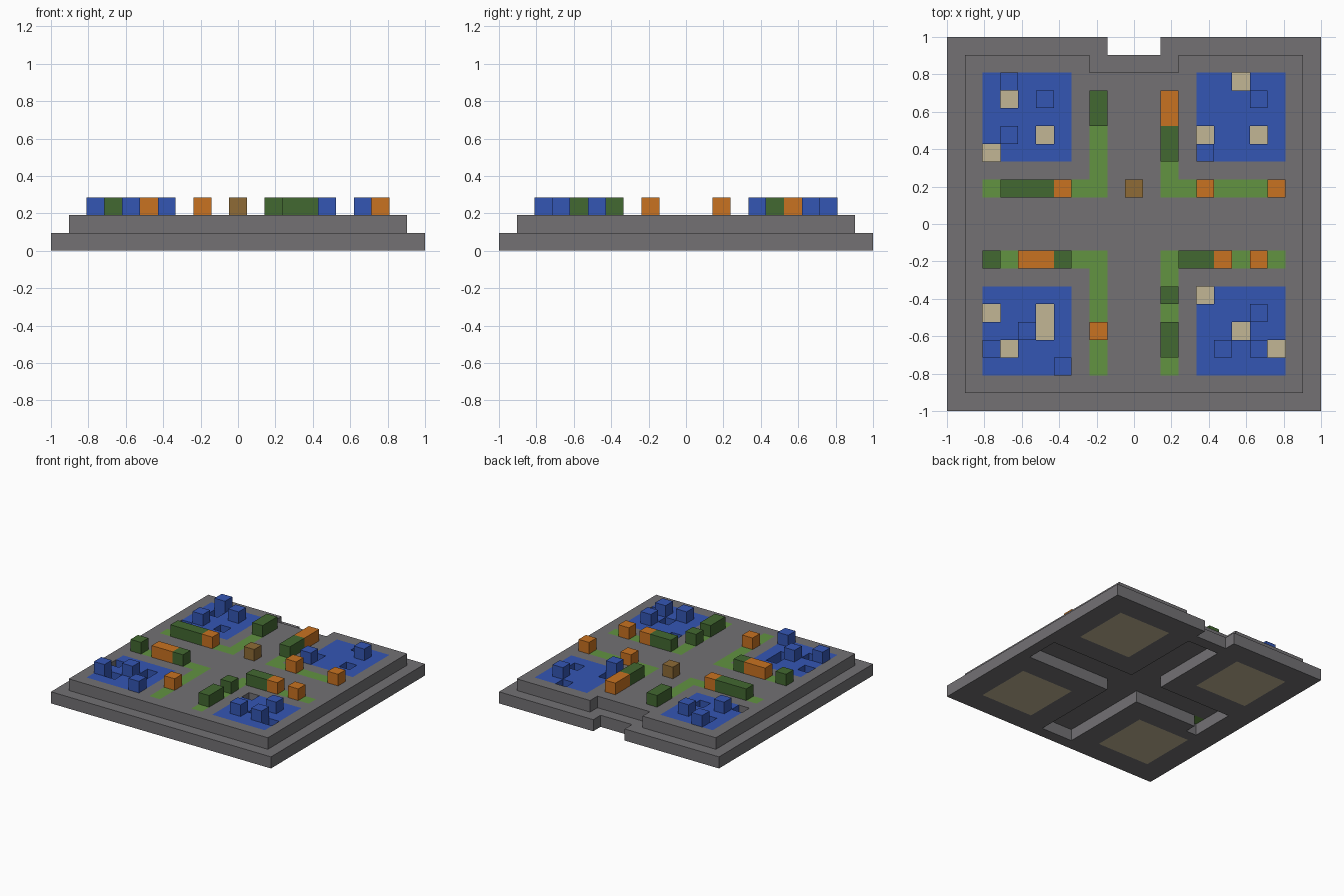
import bpy
import bmesh
from mathutils import Vector

U = 2 / 21  # edge of one block

old = bpy.data.objects.get("Cube")
if old:
    bpy.data.objects.remove(old, do_unlink=True)


def material(name, rgb):
    lin = [(c / 255 / 12.92 if c < 11 else ((c / 255 + 0.055) / 1.055) ** 2.4) for c in rgb]
    m = bpy.data.materials.new(name)
    m.use_nodes = True
    m.diffuse_color = (*lin, 1)
    bsdf = m.node_tree.nodes["Principled BSDF"]
    bsdf.inputs["Base Color"].default_value = (*lin, 1)
    bsdf.inputs["Roughness"].default_value = 0.9
    return m


stone = material("stone grey", (115, 113, 116))
water = material("water blue", (52, 86, 180))
grass = material("grass green", (98, 147, 65))
leaf = material("leaf green", (66, 104, 49))
flower = material("flower orange", (200, 114, 33))
wood = material("wood brown", (142, 107, 54))
sand = material("sand tan", (194, 182, 149))


def block(x0, x1, y0, y1, level):
    return {(x, y, level) for x in range(x0, x1 + 1) for y in range(y0, y1 + 1)}


def blocks(level, *xy):
    return {(x, y, level) for x, y in xy}


# Four pools with sandy beds, gaps in the water and raised water blocks
pool_areas = [(a, b) for a in (-8, 4) for b in (-8, 4)]
beds = set().union(*(block(a, a + 4, b, b + 4, 0) for a, b in pool_areas))
gaps = blocks(1, (-7, 7), (-5, 5), (-8, 4), (6, 8), (4, 5), (7, 5), (-8, -5),
              (-5, -5), (-5, -6), (-7, -7), (4, -4), (6, -6), (8, -7))
pool_water = {(x, y, 1) for x, y, _ in beds}
raised_water = blocks(2, (-7, 8), (-5, 7), (-7, 5), (7, 7), (4, 4), (-6, -6),
                      (-8, -7), (-4, -8), (7, -5), (5, -7), (7, -7))

# L-shaped lawns beside the crossing paths
lawns = set()
for x0, x1, col in ((-8, -2, -2), (2, 8, 2)):
    lawns |= block(x0, x1, 2, 2, 1) | block(x0, x1, -2, -2, 1)
    lawns |= block(col, col, 2, 7, 1) | block(col, col, -8, -2, 1)

# Plants and the centre marker
hedges = (block(-2, -2, 6, 7, 2) | block(2, 2, 4, 5, 2) | block(-7, -5, 2, 2, 2)
          | block(3, 4, -2, -2, 2) | block(2, 2, -7, -6, 2)
          | blocks(2, (-8, -2), (-4, -2), (2, -4)))
flowers = (block(2, 2, 6, 7, 2) | block(-6, -5, -2, -2, 2)
           | blocks(2, (-4, 2), (4, 2), (8, 2), (5, -2), (7, -2), (-2, -6)))

# Stepped stone base with a back notch and a crossing tunnel underneath
tunnel = block(-8, 9, -1, 1, 0) | block(-1, 1, -9, 8, 0) | blocks(0, (-8, -2))
lower_base = block(-10, 10, -10, 10, 0) - block(-1, 1, 10, 10, 0) - tunnel - beds
upper_base = block(-9, 9, -9, 9, 1) - block(-2, 2, 9, 9, 1) - pool_water - lawns

parts = [
    ("lower_base", lower_base, stone), ("upper_base", upper_base, stone),
    ("pool_beds", beds, sand), ("pool_water", pool_water - gaps, water),
    ("raised_water", raised_water, water), ("lawns", lawns, grass),
    ("hedges", hedges, leaf), ("flowers", flowers, flower),
    ("centre_post", blocks(2, (0, 2)), wood),
]
solid = set().union(*(cells for _, cells, _ in parts))


def build(name, cells, mat):
    """Make the outer faces of a group of blocks and merge flat regions."""
    bm = bmesh.new()
    for cell in cells:
        centre = Vector(cell) + Vector((0, 0, 0.5))
        for axis in range(3):
            for sign in (-1, 1):
                n = Vector((0, 0, 0))
                n[axis] = sign
                if tuple(int(c + d) for c, d in zip(cell, n)) in solid:
                    continue
                a = Vector((0, 0, 0))
                a[(axis + 1) % 3] = 0.5
                b = n.cross(a)
                ring = (-a - b, a - b, a + b, b - a)
                bm.faces.new([bm.verts.new((centre + n / 2 + r) * U) for r in ring])
    bmesh.ops.remove_doubles(bm, verts=bm.verts, dist=0.001)
    bmesh.ops.dissolve_limit(bm, angle_limit=0.02, verts=bm.verts, edges=bm.edges)
    mesh = bpy.data.meshes.new(name)
    bm.to_mesh(mesh)
    bm.free()
    mesh.materials.append(mat)
    bpy.context.collection.objects.link(bpy.data.objects.new(name, mesh))


for part in parts:
    build(*part)
